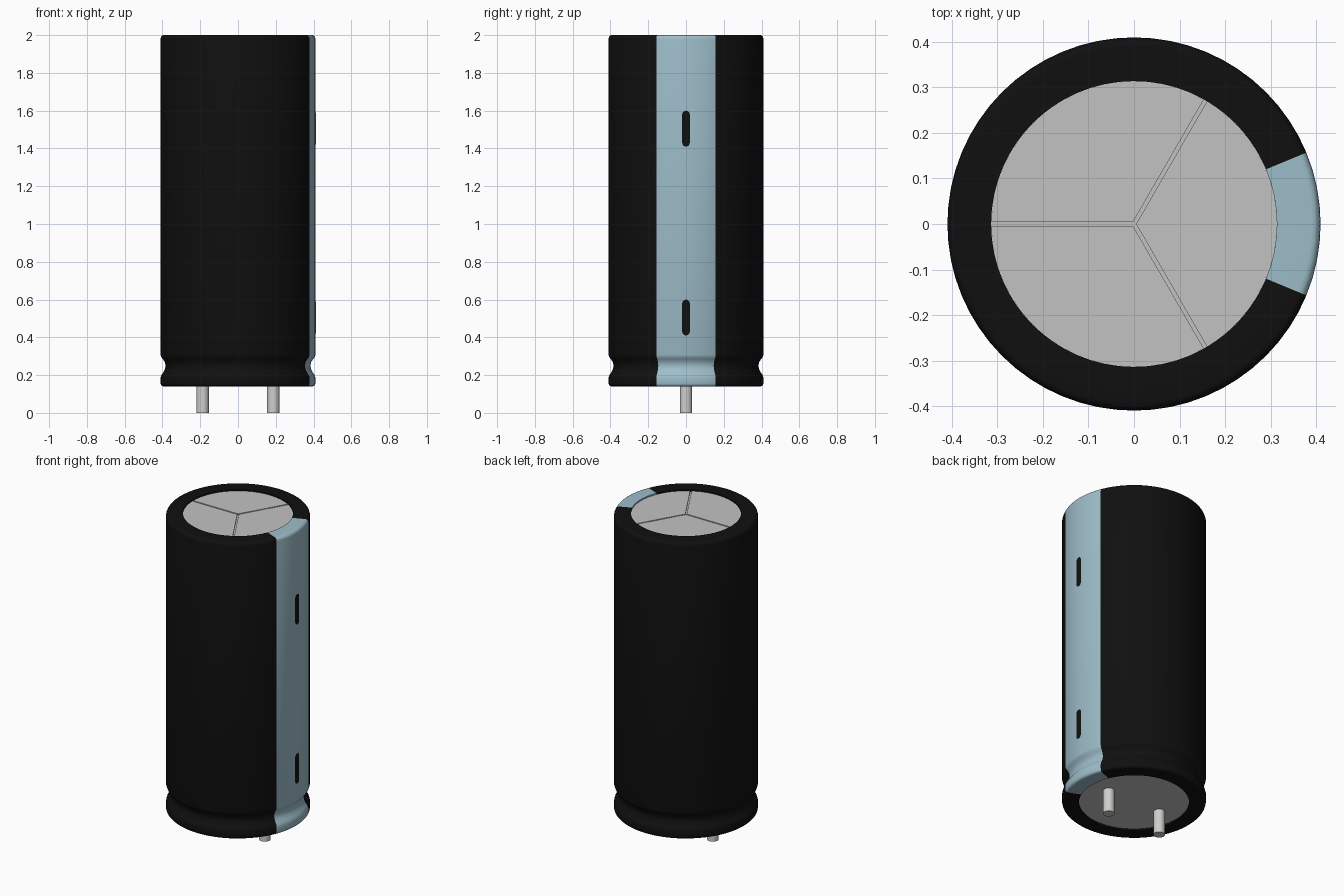
import bpy, bmesh, math

if "Cube" in bpy.data.objects:
    bpy.data.objects.remove(bpy.data.objects["Cube"], do_unlink=True)

R, R_IN = 0.41, 0.314            # sleeve radius, exposed end radius
Z_LOW, Z_TOP = 0.14, 2.0         # sleeve ends
SEGMENTS = 64
STRIPE_HALF = math.radians(22.5)


def material(name, rgb):
    m = bpy.data.materials.new(name)
    m.use_nodes = True
    m.diffuse_color = (*rgb, 1)
    bsdf = m.node_tree.nodes["Principled BSDF"]
    bsdf.inputs["Base Color"].default_value = (*rgb, 1)
    bsdf.inputs["Roughness"].default_value = 0.5
    return m


black = material("black sleeve", (0.005, 0.005, 0.005))
blue = material("pale blue stripe", (0.34, 0.51, 0.59))
aluminium = material("aluminium", (0.54, 0.545, 0.54))
tin = material("tinned pin", (0.62, 0.62, 0.60))


def finish(name, bm, mats, smooth=True):
    bmesh.ops.recalc_face_normals(bm, faces=bm.faces)
    mesh = bpy.data.meshes.new(name)
    bm.to_mesh(mesh)
    bm.free()
    obj = bpy.data.objects.new(name, mesh)
    bpy.context.collection.objects.link(obj)
    for m in mats:
        mesh.materials.append(m)
    if smooth:
        bpy.ops.object.select_all(action='DESELECT')
        obj.select_set(True)
        bpy.context.view_layer.objects.active = obj
        bpy.ops.object.shade_smooth_by_angle(angle=math.radians(40))
    return obj


def cylinder(name, radius, z0, z1, mat, x=0.0, segments=SEGMENTS):
    bm = bmesh.new()
    bmesh.ops.create_cone(bm, cap_ends=True, segments=segments, radius1=radius,
                          radius2=radius, depth=z1 - z0)
    bmesh.ops.translate(bm, verts=bm.verts, vec=(x, 0, (z0 + z1) / 2))
    return finish(name, bm, [mat])


# Shrink sleeve: lathed profile with a crimp groove and rounded rims
profile = [(R_IN, 0.155), (R_IN, Z_LOW), (0.394, Z_LOW), (0.402, 0.142),
           (0.408, 0.148), (R, 0.156), (R, 0.186), (0.407, 0.198),
           (0.398, 0.211), (0.388, 0.228), (0.383, 0.248), (0.387, 0.268),
           (0.397, 0.284), (0.406, 0.295), (R, 0.308), (R, 1.980),
           (0.4085, 1.988), (0.404, 1.995), (0.398, 1.999), (0.390, Z_TOP),
           (R_IN, Z_TOP), (R_IN, 1.975)]
bm = bmesh.new()
columns = []
for i in range(SEGMENTS):
    a = 2 * math.pi * i / SEGMENTS
    columns.append([bm.verts.new((r * math.cos(a), r * math.sin(a), z))
                    for r, z in profile])
for i, col in enumerate(columns):
    nxt = columns[(i + 1) % SEGMENTS]
    for j in range(len(profile) - 1):
        bm.faces.new((col[j], nxt[j], nxt[j + 1], col[j + 1]))
# Polarity stripe: faces close to the +x direction
for f in bm.faces:
    c = f.calc_center_median()
    f.material_index = int(abs(math.atan2(c.y, c.x)) < STRIPE_HALF)
finish("sleeve", bm, [black, blue])

# Metal can, visible at both ends
cylinder("can", R_IN, 0.150, 1.984, aluminium)

# Three raised sectors leave the pressure relief grooves between them
GAP = 0.004
bm = bmesh.new()
for k in range(3):
    mid = 2 * math.pi * k / 3
    half = math.pi / 3 - math.asin(GAP / R_IN)
    apex = GAP / math.sin(math.pi / 3)
    outline = [(apex * math.cos(mid), apex * math.sin(mid))]
    for i in range(21):
        a = mid - half + 2 * half * i / 20
        outline.append((R_IN * math.cos(a), R_IN * math.sin(a)))
    face = bm.faces.new([bm.verts.new((x, y, 1.983)) for x, y in outline])
    top = bmesh.ops.extrude_face_region(bm, geom=[face])["geom"]
    bmesh.ops.translate(bm, vec=(0, 0, 0.008),
                        verts=[v for v in top if isinstance(v, bmesh.types.BMVert)])
finish("vent_sectors", bm, [aluminium], smooth=False)

# Minus marks: thin rounded plates wrapped on the stripe
MARK_R, MARK_HALF, MARK_W = R + 0.002, 0.095, 0.02
for name, zc in (("lower_minus_mark", 0.505), ("upper_minus_mark", 1.505)):
    bm = bmesh.new()
    rows = []
    for end in (-1, 1):
        for i in range(7):
            t = math.pi / 2 * (i / 6 if end < 0 else 1 - i / 6)
            w = max(MARK_W * math.sin(t), 0.0005)
            z = zc + end * (MARK_HALF - MARK_W + MARK_W * math.cos(t))
            rows.append([bm.verts.new((math.sqrt(MARK_R ** 2 - y * y), y, z))
                         for y in (-w, 0, w)])
    for a, b in zip(rows, rows[1:]):
        for j in range(2):
            bm.faces.new((a[j], a[j + 1], b[j + 1], b[j]))
    finish(name, bm, [black])

# Terminal pins
for name, x in (("left_pin", 0.187), ("right_pin", -0.187)):
    cylinder(name, 0.033, 0.0, 0.16, tin, x, 24)
